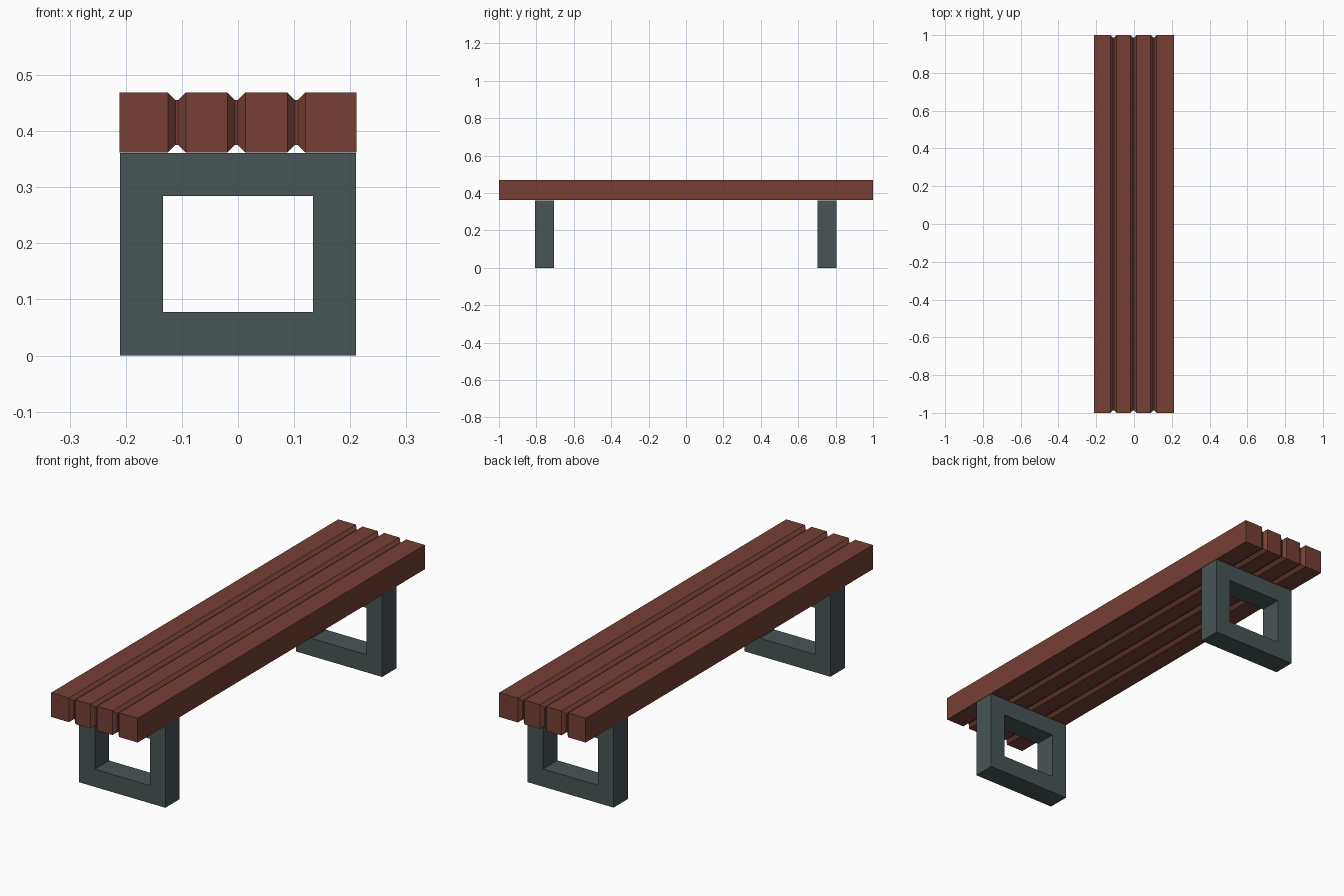
import bpy, bmesh

if "Cube" in bpy.data.objects:
    bpy.data.objects.remove(bpy.data.objects["Cube"])


def material(name, color):
    mat = bpy.data.materials.new(name)
    mat.diffuse_color = (*color, 1)
    mat.use_nodes = True
    mat.node_tree.nodes["Principled BSDF"].inputs["Base Color"].default_value = mat.diffuse_color
    return mat


def finish(name, bm, mat):
    bmesh.ops.recalc_face_normals(bm, faces=bm.faces)
    mesh = bpy.data.meshes.new(name)
    bm.to_mesh(mesh)
    bm.free()
    mesh.materials.append(mat)
    obj = bpy.data.objects.new(name, mesh)
    bpy.context.collection.objects.link(obj)
    return obj


def bridge(bm, a, b):
    for i in range(4):
        j = (i + 1) % 4
        bm.faces.new((a[i], a[j], b[j], b[i]))


wood = material("wood", (0.18, 0.05, 0.035))
metal = material("metal", (0.065, 0.09, 0.092))

# Seat: rectangular sections along x, shrunk at each groove between slats
BOTTOM, TOP, INSET = 0.362, 0.469, 0.0135
sections = [(-0.211, 0)]
for c in (-0.109, -0.003, 0.104):
    sections += [(c - 0.016, 0), (c - 0.0025, INSET),
                 (c + 0.0025, INSET), (c + 0.016, 0)]
sections.append((0.211, 0))

bm = bmesh.new()
rings = []
for x, d in sections:
    y, lo, hi = 1 - d, BOTTOM + d, TOP - d
    rings.append([bm.verts.new((x, *p))
                  for p in ((-y, lo), (y, lo), (y, hi), (-y, hi))])
for a, b in zip(rings, rings[1:]):
    bridge(bm, a, b)
bm.faces.new(rings[0])
bm.faces.new(rings[-1])
finish("slatted_seat", bm, wood)


# Legs: rectangular frames, one near each end
def leg_frame(name, y0, y1):
    bm = bmesh.new()

    def loop(x, lo, hi, y):
        return [bm.verts.new((px, y, pz))
                for px, pz in ((-x, lo), (x, lo), (x, hi), (-x, hi))]

    loops = [loop(0.21, 0, 0.361, y0), loop(0.21, 0, 0.361, y1),
             loop(0.134, 0.078, 0.284, y1), loop(0.134, 0.078, 0.284, y0)]
    for k in range(4):
        bridge(bm, loops[k], loops[(k + 1) % 4])
    return finish(name, bm, metal)


leg_frame("front_leg", -0.806, -0.706)
leg_frame("back_leg", 0.704, 0.804)
